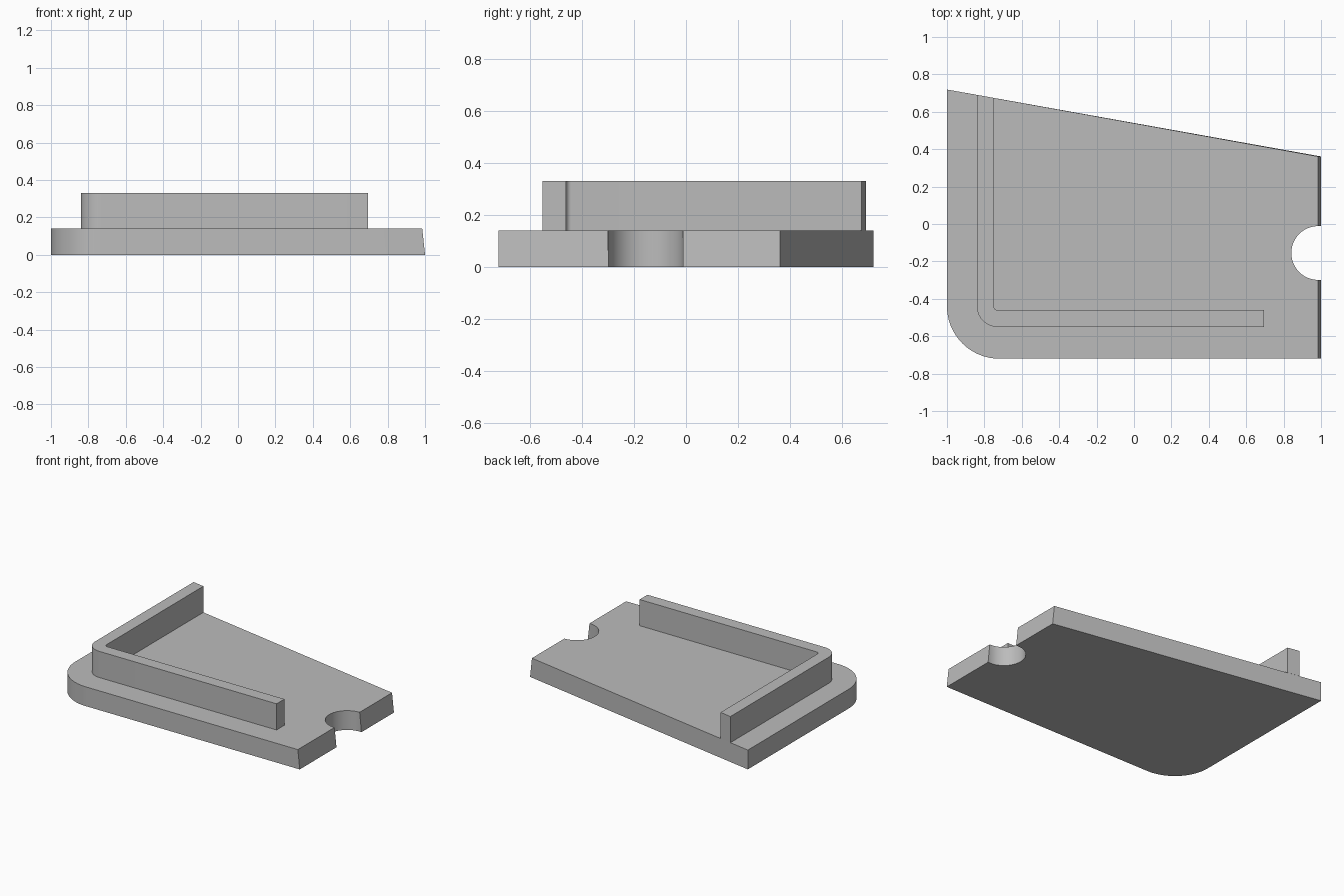
import bpy, bmesh
from math import sin, cos, pi, radians

if "Cube" in bpy.data.objects:
    bpy.data.objects.remove(bpy.data.objects["Cube"])

grey = bpy.data.materials.new("plain_grey")
grey.use_nodes = True
GREY = (0.5, 0.5, 0.5, 1)
grey.diffuse_color = GREY
grey.node_tree.nodes["Principled BSDF"].inputs["Base Color"].default_value = GREY

BASE_TOP, WALL_TOP = 0.14, 0.33


def back_y(x):
    """Slanted back edge of the plate."""
    return 0.54 - 0.179 * x


def arc(cx, cy, r, start, end, n=16):
    return [(cx + r * cos(a), cy + r * sin(a))
            for a in (start + (end - start) * i / n for i in range(n + 1))]


def prism(name, outline, z0, z1, lean=0):
    """Extrude an outline; lean draws the top of the right edge inward."""
    bm = bmesh.new()
    face = bm.faces.new([bm.verts.new((x, y, z0)) for x, y in outline])
    top = bmesh.ops.extrude_face_region(bm, geom=[face])["geom"]
    for v in top:
        if isinstance(v, bmesh.types.BMVert):
            v.co.z = z1
            if v.co.x > 0.99:
                v.co.x -= lean
    bmesh.ops.recalc_face_normals(bm, faces=bm.faces)
    mesh = bpy.data.meshes.new(name)
    bm.to_mesh(mesh)
    bm.free()
    obj = bpy.data.objects.new(name, mesh)
    bpy.context.collection.objects.link(obj)
    mesh.materials.append(grey)
    return obj


def smooth(obj):
    bpy.ops.object.select_all(action="DESELECT")
    obj.select_set(True)
    bpy.context.view_layer.objects.active = obj
    bpy.ops.object.shade_smooth_by_angle(angle=radians(30))


# Base plate with one rounded corner, slanted back and leaning right edge
plate = prism("base_plate",
              arc(-0.72, -0.44, 0.28, pi, 1.5 * pi, 24)
              + [(1, -0.72), (1, back_y(1)), (-1, back_y(-1))],
              0, BASE_TOP, lean=0.015)

# Round notch in the right edge
cutter = prism("notch_cutter", arc(0.985, -0.155, 0.144, 0, 2 * pi, 48)[:-1],
               -0.1, BASE_TOP + 0.1)
cut = plate.modifiers.new("notch", "BOOLEAN")
cut.operation = "DIFFERENCE"
cut.solver = "EXACT"
cut.object = cutter
bpy.context.view_layer.objects.active = plate
bpy.ops.object.modifier_apply(modifier=cut.name)
bpy.data.objects.remove(cutter)
smooth(plate)

# L-shaped raised wall, flush with the slanted back
outer, inner = -0.84, -0.75
wall = prism("raised_wall",
             [(inner, back_y(inner)), (outer, back_y(outer))]
             + arc(outer + 0.11, -0.44, 0.11, pi, 1.5 * pi)
             + [(0.695, -0.55), (0.695, -0.46)]
             + arc(inner + 0.02, -0.44, 0.02, 1.5 * pi, pi, 8),
             BASE_TOP, WALL_TOP)
smooth(wall)
